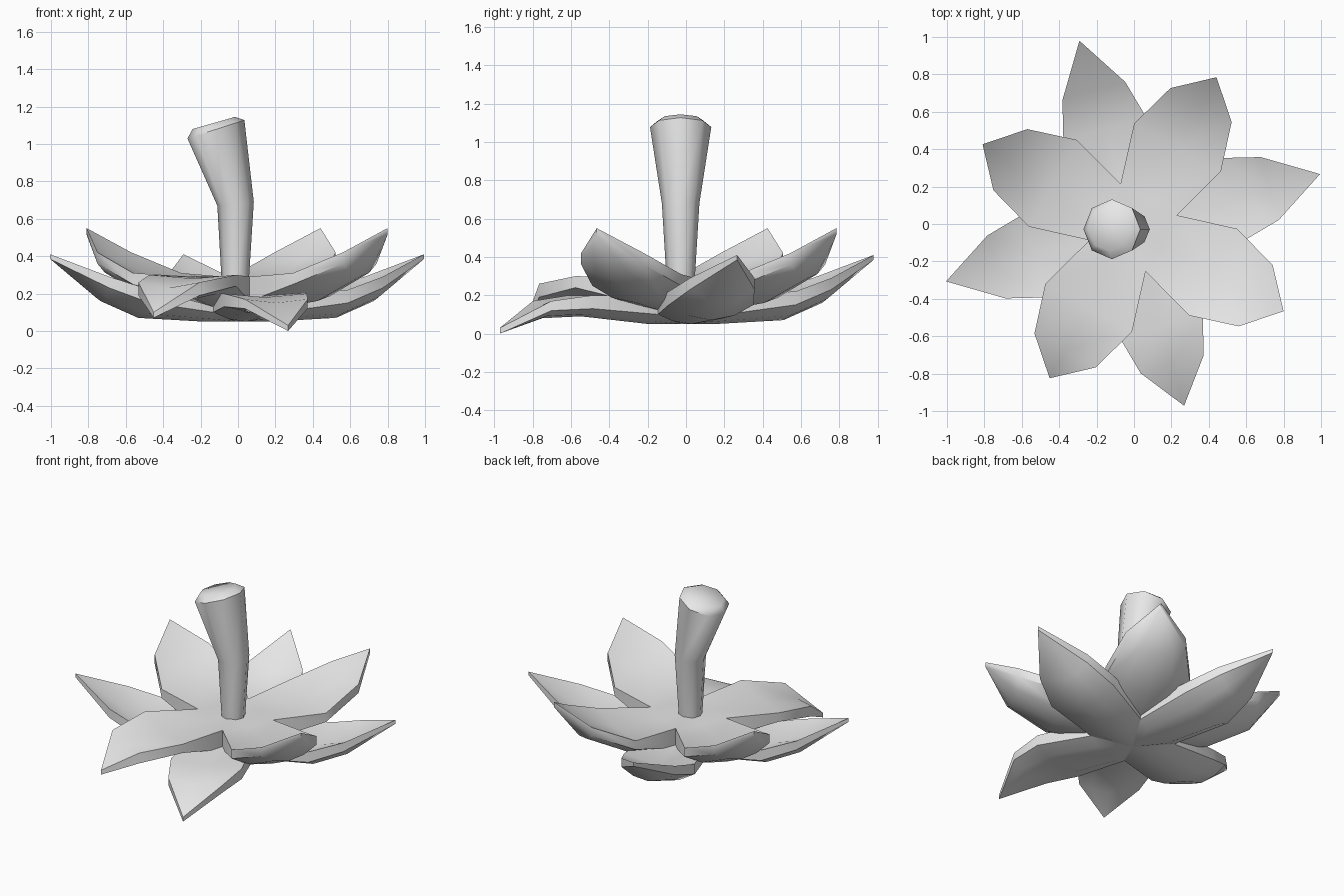
import bpy, bmesh, math
from mathutils import Vector, Matrix

if "Cube" in bpy.data.objects:
    bpy.data.objects.remove(bpy.data.objects["Cube"])

grey = bpy.data.materials.new("light_grey")
grey.diffuse_color = (0.8, 0.8, 0.8, 1)
grey.use_nodes = True
grey.node_tree.nodes["Principled BSDF"].inputs["Base Color"].default_value = grey.diffuse_color
CENTRE = Vector((-0.005, -0.02, 0))


def finish(name, bm, angle):
    bmesh.ops.remove_doubles(bm, verts=bm.verts, dist=1e-4)
    bmesh.ops.recalc_face_normals(bm, faces=bm.faces)
    mesh = bpy.data.meshes.new(name)
    bm.to_mesh(mesh)
    bm.free()
    mesh.materials.append(grey)
    ob = bpy.data.objects.new(name, mesh)
    bpy.context.collection.objects.link(ob)
    bpy.ops.object.select_all(action='DESELECT')
    ob.select_set(True)
    bpy.context.view_layer.objects.active = ob
    bpy.ops.object.shade_smooth_by_angle(angle=math.radians(angle))


def petal_section(u, w, rim, mid, rim_low, keel):
    """Cupped top, thin rim wall and rounded underside."""
    quarter = keel + 0.3 * (rim_low - keel)
    return [Vector(p) for p in (
        (u, w, rim), (u, 0, mid), (u, -w, rim), (u, -w, rim_low),
        (u, -0.55 * w, quarter), (u, 0, keel), (u, 0.55 * w, quarter), (u, w, rim_low))]


def petal_layer(name, angle, base, raised, drooping):
    """Four joined petals; the fourth one, nearest the front, droops."""
    bm = bmesh.new()
    for k in range(4):
        turn = Matrix.Rotation(math.radians(angle + 90 * k), 3, 'Z')
        stations = base + (drooping if k == (2 if angle > 45 else 3) else raised)
        rings = [[bm.verts.new(turn @ p + CENTRE) for p in petal_section(*s)]
                 for s in stations]
        for i in range(len(rings) - 1):
            for j in range(8):
                if i == 0 and j in (2, 7):   # no wall inside the joined middle
                    continue
                n = (j + 1) % 8
                bm.faces.new((rings[i][j], rings[i][n], rings[i + 1][n], rings[i + 1][j]))
    finish(name, bm, 40)


# Station: distance, half width, rim top, middle top, rim bottom, keel bottom
petal_layer("upper_petals", 61,
            [(0, 0, .29, .29, .10, .10), (.172, .172, .29, .28, .16, .11)],
            [(.49, .265, .31, .28, .25, .16), (.75, .187, .42, .39, .36, .29),
             (.92, 0, .55, .55, .515, .515)],
            [(.49, .265, .30, .28, .24, .18), (.75, .187, .26, .23, .19, .15),
             (.92, 0, .10, .10, .07, .07)])
petal_layer("lower_petals", 16,
            [(0, 0, .20, .20, .05, .05), (.185, .185, .20, .18, .10, .05)],
            [(.55, .23, .22, .17, .15, .07), (.76, .175, .29, .24, .23, .16),
             (1.04, 0, .41, .41, .385, .385)],
            [(.55, .23, .20, .18, .13, .09), (.76, .175, .17, .15, .12, .08),
             (.99, 0, .03, .03, 0, 0)])

# Bent eight-sided stem: centre x, centre z, radius, tilt in degrees
bm = bmesh.new()
rings = []
for x, z, r, tilt in ((-.015, .22, .07, 0), (-.013, .68, .098, -6),
                      (-.118, 1.078, .16, -18), (-.13, 1.112, .118, -16)):
    lean = Matrix.Rotation(math.radians(tilt), 3, 'Y')
    ring = []
    for k in range(8):
        a = k * math.pi / 4
        p = lean @ Vector((r * math.cos(a), r * math.sin(a), 0))
        ring.append(bm.verts.new(p + Vector((x, -.028, z))))
    rings.append(ring)
for a, b in zip(rings, rings[1:]):
    for j in range(8):
        n = (j + 1) % 8
        bm.faces.new((a[j], a[n], b[n], b[j]))
bm.faces.new(rings[0])
bm.faces.new(rings[-1])
finish("stem", bm, 50)
